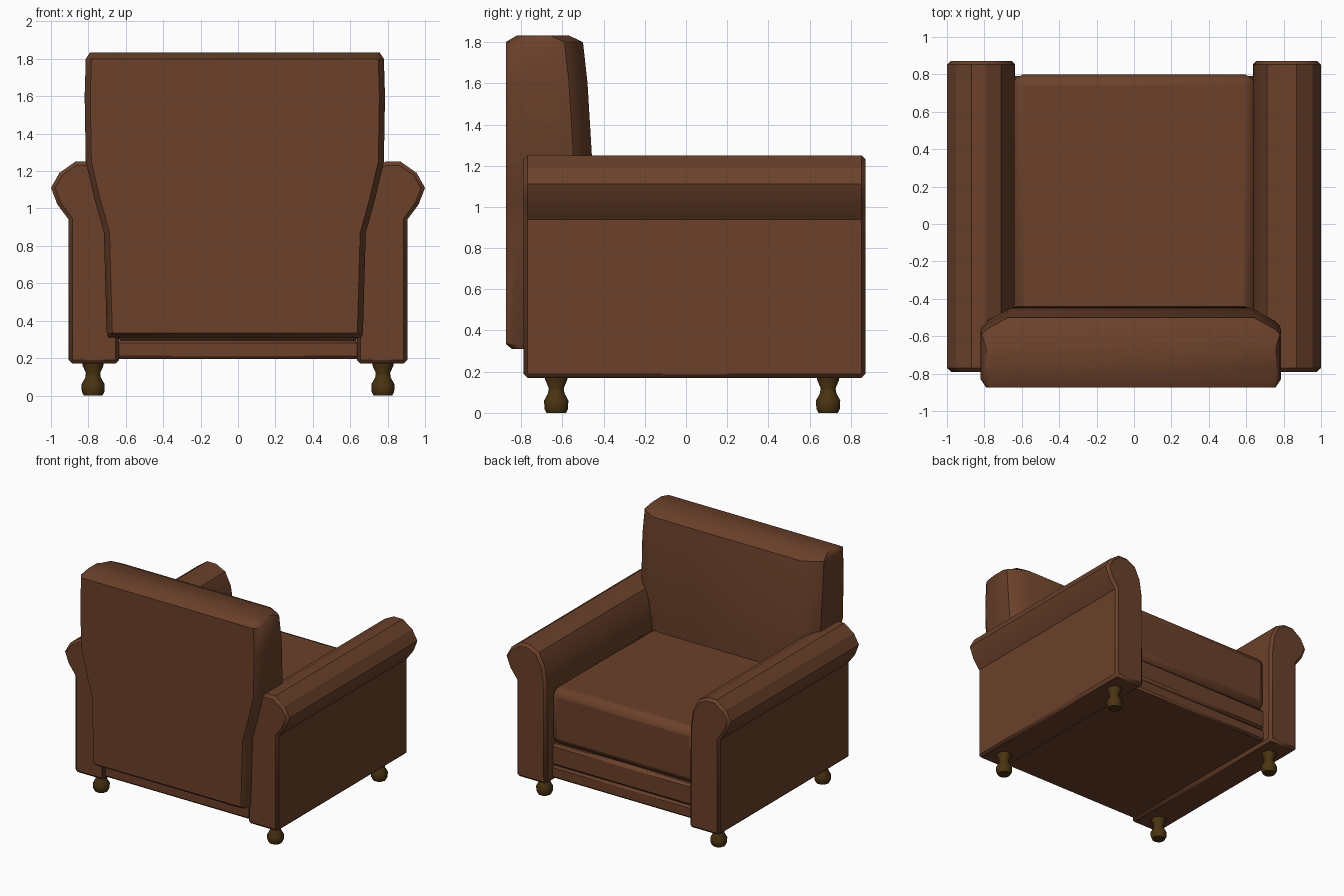
import bpy, bmesh, math

if "Cube" in bpy.data.objects:
    bpy.data.objects.remove(bpy.data.objects["Cube"])


def material(name, color):
    m = bpy.data.materials.new(name)
    m.diffuse_color = (*color, 1)
    m.use_nodes = True
    m.node_tree.nodes["Principled BSDF"].inputs["Base Color"].default_value = m.diffuse_color
    return m


leather = material("brown_leather", (0.145, 0.052, 0.023))
wood = material("dark_wood", (0.07, 0.034, 0.006))


def finish(name, bm, mat, bevel=0, segments=1, limit=60, smooth=30):
    bmesh.ops.recalc_face_normals(bm, faces=bm.faces)
    mesh = bpy.data.meshes.new(name)
    bm.to_mesh(mesh)
    bm.free()
    ob = bpy.data.objects.new(name, mesh)
    bpy.context.collection.objects.link(ob)
    mesh.materials.append(mat)
    if bevel:
        mod = ob.modifiers.new("Bevel", 'BEVEL')
        mod.width, mod.segments = bevel, segments
        mod.limit_method = 'ANGLE'
        mod.angle_limit = math.radians(limit)
    bpy.ops.object.select_all(action='DESELECT')
    bpy.context.view_layer.objects.active = ob
    ob.select_set(True)
    bpy.ops.object.shade_smooth_by_angle(angle=math.radians(smooth))
    return ob


def loft(rings):
    """Skin a list of equal-length point rings and cap both ends."""
    bm = bmesh.new()
    vs = [[bm.verts.new(p) for p in ring] for ring in rings]
    n = len(vs[0])
    for a, b in zip(vs, vs[1:]):
        for i in range(n):
            j = (i + 1) % n
            bm.faces.new((a[i], a[j], b[j], b[i]))
    bm.faces.new(vs[0])
    bm.faces.new(vs[-1])
    return bm


def box(name, x, y0, y1, z0, z1, **kw):
    rings = [[(-x, y0, z), (x, y0, z), (x, y1, z), (-x, y1, z)] for z in (z0, z1)]
    return finish(name, loft(rings), leather, **kw)


# Rolled arms: one profile extruded front to back, on both sides
arm = [(0.635, 0.17), (0.905, 0.17), (0.905, 0.94), (0.965, 1.02), (1.0, 1.11),
       (0.955, 1.19), (0.87, 1.25), (0.79, 1.25), (0.71, 1.21), (0.66, 1.11),
       (0.64, 0.98)]
for side, label in ((-1, "left"), (1, "right")):
    rings = [[(side * x, y, z) for x, z in arm] for y in (-0.79, 0.872)]
    finish(label + "_arm", loft(rings), leather, bevel=0.02, smooth=25)

# Seat frame rails and cushion
box("lower_frame", 0.65, -0.775, 0.79, 0.195, 0.295, bevel=0.015)
box("upper_frame", 0.65, -0.775, 0.79, 0.295, 0.47, bevel=0.02)
box("seat_cushion", 0.65, -0.70, 0.80, 0.47, 0.92, bevel=0.06, segments=2)


# Backrest: chamfered cross-sections lofted upward
def back_section(z, half, back, front, cut):
    right = [(half - 0.03, back), (half, back + 0.045),
             (half, front - 0.09), (half - 0.03, front - 0.06), (half - cut, front)]
    pts = right + [(-x, y) for x, y in reversed(right)]
    return [(x - 0.017, y, z) for x, y in pts]


sections = [(0.31, 0.675, -0.845, -0.47, 0.10), (0.335, 0.685, -0.875, -0.44, 0.10),
            (0.87, 0.70, -0.875, -0.44, 0.10), (1.05, 0.75, -0.875, -0.447, 0.12),
            (1.25, 0.797, -0.875, -0.457, 0.14), (1.6, 0.803, -0.875, -0.478, 0.14),
            (1.80, 0.797, -0.875, -0.50, 0.14), (1.833, 0.775, -0.82, -0.57, 0.06)]
finish("backrest", loft([back_section(*s) for s in sections]), leather, smooth=40)

# Turned feet
foot = [(0.05, 0.0), (0.06, 0.02), (0.062, 0.06), (0.042, 0.095),
        (0.038, 0.12), (0.056, 0.16), (0.06, 0.20)]
for x in (-0.775, 0.775):
    for y in (-0.63, 0.69):
        rings = [[(x + r * math.cos(a * math.tau / 10), y + r * math.sin(a * math.tau / 10), z)
                  for a in range(10)] for r, z in foot]
        label = ("left" if x < 0 else "right") + ("_back" if y < 0 else "_front")
        finish(label + "_foot", loft(rings), wood, smooth=40)
